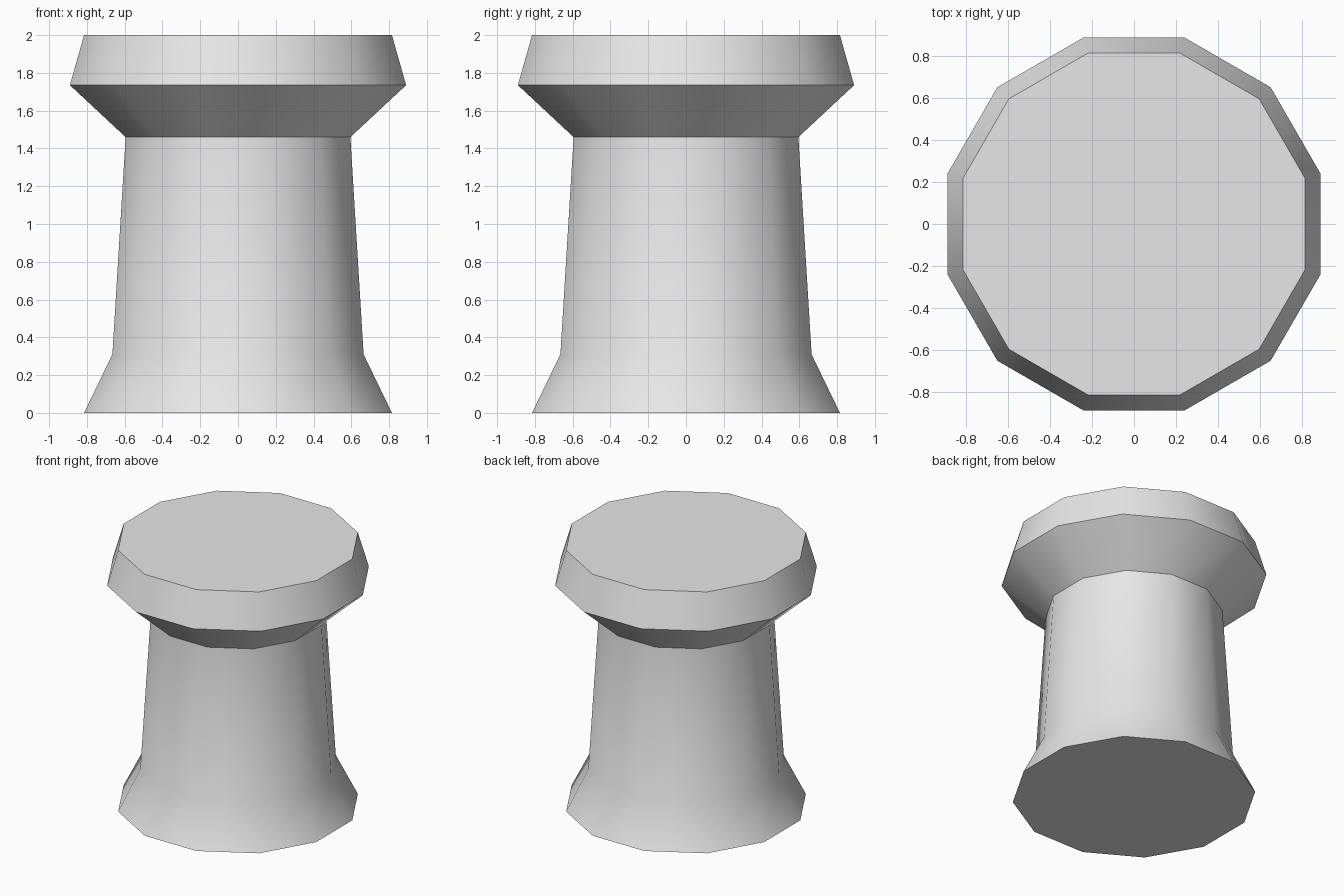
import bpy
import bmesh
from math import cos, sin, pi, radians

default = bpy.data.objects.get("Cube")
if default:
    bpy.data.objects.remove(default, do_unlink=True)

SIDES = 12

# Plain light grey
grey = bpy.data.materials.new("light_grey")
grey.use_nodes = True
colour = (0.8, 0.8, 0.8, 1)
grey.diffuse_color = colour
grey.node_tree.nodes["Principled BSDF"].inputs["Base Color"].default_value = colour

# Profile from foot to cap: (distance to flat side, height)
profile = [(0.815, 0), (0.665, 0.31), (0.595, 1.46), (0.89, 1.735), (0.815, 2)]


def ring(bm, apothem, z):
    radius = apothem / cos(pi / SIDES)
    angles = [(i + 0.5) * 2 * pi / SIDES for i in range(SIDES)]
    return [bm.verts.new((radius * cos(a), radius * sin(a), z)) for a in angles]


# Flared twelve-sided post with a wide bevelled cap
bm = bmesh.new()
rings = [ring(bm, r, z) for r, z in profile]
for low, high in zip(rings, rings[1:]):
    for i in range(SIDES):
        j = (i + 1) % SIDES
        bm.faces.new((low[i], low[j], high[j], high[i]))
bm.faces.new(rings[0][::-1])
bm.faces.new(rings[-1])
mesh = bpy.data.meshes.new("flared_post")
bm.to_mesh(mesh)
bm.free()
mesh.materials.append(grey)

post = bpy.data.objects.new("flared_post", mesh)
bpy.context.collection.objects.link(post)

# Round the sides, keep the cap and foot edges crisp
bpy.ops.object.select_all(action="DESELECT")
post.select_set(True)
bpy.context.view_layer.objects.active = post
bpy.ops.object.shade_smooth_by_angle(angle=radians(35))
